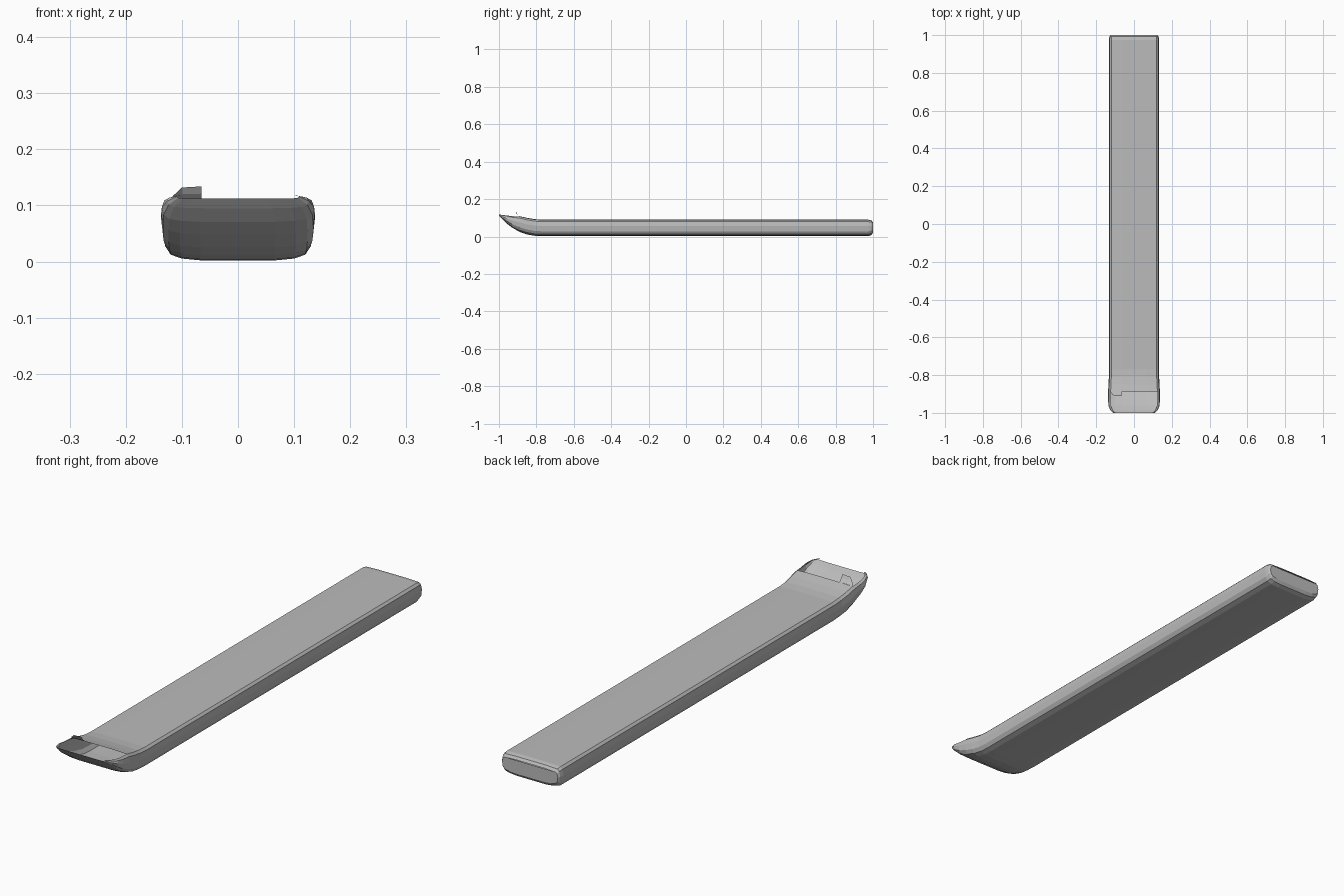
import bpy, bmesh

cube = bpy.data.objects.get("Cube")
if cube:
    bpy.data.objects.remove(cube, do_unlink=True)

grey = bpy.data.materials.new("plain grey")
grey.use_nodes = True
grey.diffuse_color = (0.5, 0.5, 0.5, 1)
grey.node_tree.nodes["Principled BSDF"].inputs["Base Color"].default_value = grey.diffuse_color


def finish(name, bm):
    mesh = bpy.data.meshes.new(name)
    bm.to_mesh(mesh)
    bm.free()
    mesh.materials.append(grey)
    obj = bpy.data.objects.new(name, mesh)
    bpy.context.collection.objects.link(obj)
    return obj


def loft(bm, rows):
    """Bridge neighbouring rows of points with quads."""
    grid = [[bm.verts.new(p) for p in row] for row in rows]
    for a, b in zip(grid, grid[1:]):
        for i in range(len(a) - 1):
            bm.faces.new((a[i], b[i], b[i + 1], a[i + 1]))
    return grid


# Half section from the deck edge down to the sole: x, height fraction
HALF = [(0.12, 1), (0.129, 0.9), (0.133, 0.62), (0.13, 0.3), (0.12, 0.12), (0.1, 0.04), (0.065, 0)]
SECTION = HALF + [(-x, t) for x, t in reversed(HALF)]

# Stations from tip to tail: y, sole height, rim height, width scale
STATIONS = [
    (-1.0, 0.112, 0.118, 0.82),
    (-0.985, 0.095, 0.116, 0.95),
    (-0.96, 0.071, 0.113, 1.02),
    (-0.93, 0.048, 0.109, 1.03),
    (-0.89, 0.025, 0.107, 1.03),
    (-0.85, 0.011, 0.098, 1.02),
    (-0.81, 0.004, 0.091, 1.0),
    (-0.77, 0.002, 0.088, 1.0),
    (0.975, 0.002, 0.088, 1.0),
    (0.992, 0.008, 0.084, 0.98),
    (1.0, 0.02, 0.074, 0.94),
]

# Hull: sole, side walls, open upturned tip and closed tail
bm = bmesh.new()
rings = loft(bm, [[(x * w, y, zb + (zt - zb) * t) for x, t in SECTION]
                  for y, zb, zt, w in STATIONS])
bm.faces.new(rings[-1])
bmesh.ops.recalc_face_normals(bm, faces=bm.faces)
finish("hull", bm)

# Deck: slightly crowned top that curls up and stops short of the tip
bm = bmesh.new()
rows = []
for y, zb, zt, w in STATIONS[4:]:
    rows.append([(x * w, y, zt + (0.002 if abs(x) < 0.1 else 0))
                 for x in (-0.12, -0.065, 0.065, 0.12)])
loft(bm, rows)
bmesh.ops.recalc_face_normals(bm, faces=bm.faces)
if sum(f.normal.z for f in bm.faces) < 0:
    bmesh.ops.reverse_faces(bm, faces=bm.faces)
finish("deck", bm)

# Small raised lip at the right end of the deck edge
bm = bmesh.new()
loft(bm, [[(-0.123, -0.89, 0.107), (-0.1, -0.89, 0.109), (-0.065, -0.89, 0.109)],
          [(-0.116, -0.9, 0.117), (-0.1, -0.902, 0.12), (-0.065, -0.902, 0.121)],
          [(-0.112, -0.905, 0.12), (-0.1, -0.91, 0.132), (-0.065, -0.91, 0.134)]])
bmesh.ops.reverse_faces(bm, faces=[f for f in bm.faces if f.normal.z < 0])
finish("deck_lip", bm)
